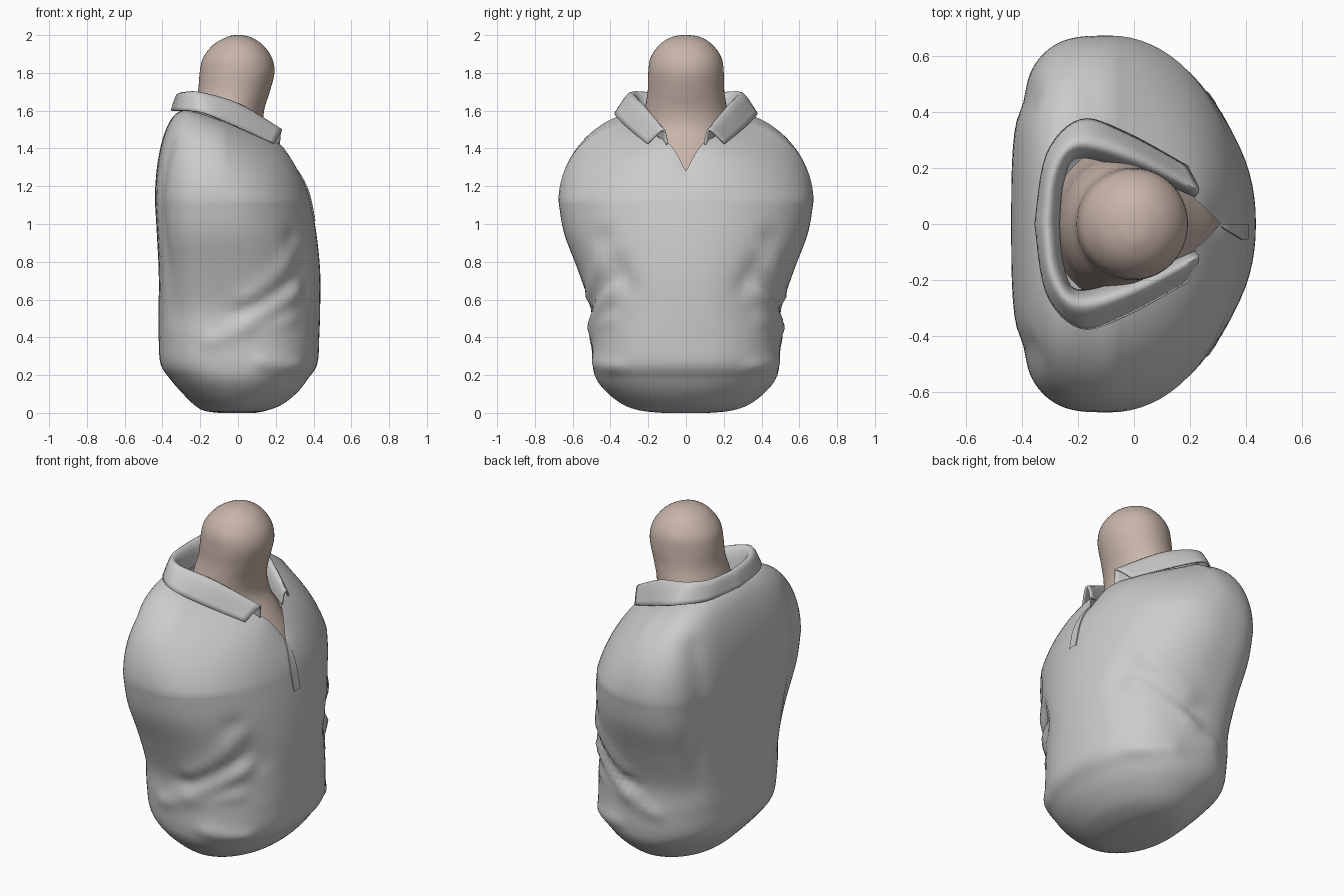
import bpy, math
from mathutils import Vector

if "Cube" in bpy.data.objects:
    bpy.data.objects.remove(bpy.data.objects["Cube"])

SEG = 80


def spline(keys, u):
    """Catmull-Rom through a list of tuples, u from 0 to 1."""
    f = min(max(u, 0), 1) * (len(keys) - 1)
    i = min(int(f), len(keys) - 2)
    t = f - i
    p1, p2 = keys[i], keys[i + 1]
    p0 = keys[i - 1] if i else p1
    p3 = keys[i + 2] if i + 2 < len(keys) else p2
    return tuple(b + 0.5 * t * (c - a + t * (2 * a - 5 * b + 4 * c - d + t * (3 * (b - c) + d - a)))
                 for a, b, c, d in zip(p0, p1, p2, p3))


def ring(z, xb, xf, w, xm, nb=2.0, nf=2.0):
    """Oval with separate back and front halves meeting at x = xm."""
    pts = []
    for k in range(SEG):
        a = 2 * math.pi * k / SEG
        c, s = math.cos(a), math.sin(a)
        n, r = (nf, xf - xm) if c > 0 else (nb, xm - xb)
        pts.append(Vector((xm + math.copysign(abs(c) ** (2 / n), c) * r,
                           math.copysign(abs(s) ** (2 / n), s) * w, z)))
    return pts


def loft(name, rows, closed=True, caps=()):
    n = len(rows[0])
    faces = [(r * n + k, r * n + (k + 1) % n, (r + 1) * n + (k + 1) % n, (r + 1) * n + k)
             for r in range(len(rows) - 1) for k in range(n if closed else n - 1)]
    if 'bottom' in caps:
        faces.append(tuple(reversed(range(n))))
    if 'top' in caps:
        faces.append(tuple(range((len(rows) - 1) * n, len(rows) * n)))
    me = bpy.data.meshes.new(name)
    me.from_pydata([v for row in rows for v in row], [], faces)
    ob = bpy.data.objects.new(name, me)
    bpy.context.collection.objects.link(ob)
    bpy.ops.object.select_all(action='DESELECT')
    ob.select_set(True)
    bpy.context.view_layer.objects.active = ob
    bpy.ops.object.shade_smooth_by_angle(angle=math.radians(60))
    return ob


# Shirt body: z, back x, front x, half width, widest x, back power, front power
body = [
    (0.0, -0.10, 0.09, 0.12, 0.0, 2, 2),
    (0.012, -0.18, 0.15, 0.24, 0.0, 2, 2),
    (0.045, -0.235, 0.235, 0.335, 0.0, 2, 2),
    (0.11, -0.30, 0.315, 0.42, 0.0, 2.2, 2.1),
    (0.18, -0.36, 0.37, 0.475, 0.0, 2.4, 2.2),
    (0.26, -0.41, 0.42, 0.495, 0.0, 2.6, 2.3),
    (0.40, -0.42, 0.43, 0.50, -0.02, 2.7, 2.3),
    (0.55, -0.42, 0.435, 0.505, -0.04, 2.8, 2.2),
    (0.75, -0.42, 0.435, 0.57, -0.06, 3, 2.1),
    (0.95, -0.43, 0.415, 0.645, -0.08, 3.2, 2.05),
    (1.12, -0.44, 0.385, 0.675, -0.09, 3.2, 2.05),
]
# Half neckline from the front V to the nape
neckline = [(0.31, 0, 1.28), (0.235, 0.075, 1.41), (0.12, 0.17, 1.475), (-0.08, 0.265, 1.545),
            (-0.20, 0.27, 1.585), (-0.27, 0.17, 1.60), (-0.29, 0, 1.60)]

# Fabric folds: start, end, width, depth (mirrored on both sides)
folds = [
    ((0.05, 0.50, 0.60), (0.31, 0.42, 0.86), 0.035, 0.022),
    ((0.02, 0.50, 0.46), (0.34, 0.38, 0.66), 0.03, 0.022),
    ((-0.15, 0.50, 0.38), (0.30, 0.40, 0.50), 0.03, 0.014),
    ((0.00, 0.52, 0.53), (0.32, 0.40, 0.72), 0.025, -0.018),
    ((0.30, 0.46, 0.92), (0.38, 0.32, 0.67), 0.04, -0.022),
    ((0.12, 0.47, 0.27), (0.33, 0.36, 0.24), 0.03, 0.016),
    ((-0.38, 0.46, 1.40), (-0.40, 0.42, 0.55), 0.045, -0.018),
]


def wrinkle(p):
    q = Vector((p.x, abs(p.y), p.z))
    amount = 0
    for a, b, width, depth in folds:
        a, b = Vector(a), Vector(b)
        t = min(max((q - a).dot(b - a) / (b - a).length_squared, 0), 1)
        d = (q - a.lerp(b, t)).length
        amount += depth * math.exp(-(d / width) ** 2 / 2)
    return p + Vector((p.x, p.y, 0)).normalized() * amount


# Lower body rings, then shoulders curving in to the neckline (flatter on the chest)
rows = [ring(*spline(body, i / 60)) for i in range(61)]
base = rows[-1]
for j in range(1, 21):
    a = math.pi / 2 * j / 20
    row = []
    for k, p in enumerate(base):
        t = 2 * k / SEG
        e = Vector(spline(neckline, t if t <= 1 else 2 - t))
        if t > 1:
            e.y = -e.y
        flat = 0.6 * max(0, math.cos(math.pi * t)) ** 0.7
        h = (1 - flat) * (1 - math.cos(a)) + flat * j / 20
        v = (1 - flat) * math.sin(a) + flat * j / 20
        row.append(Vector((p.x + (e.x - p.x) * h, p.y + (e.y - p.y) * h, p.z + (e.z - p.z) * v)))
    rows.append(row)
rows = [[wrinkle(p) for p in row] for row in rows]
loft("shirt_body", rows, caps=('bottom',))

# Button placket: narrow raised strip following the chest below the V
lift = Vector((0.006, 0, 0))
placket = []
for row in rows[56:80]:
    edge, mid = row[-1], row[0]
    placket.append([edge - lift, edge + lift, mid + lift, mid - lift])
loft("placket", placket, closed=False)

# Folded collar: inner edge, fold and outer edge, half of each from tip to nape
inner = [(0.22, 0.10, 1.42), (0.0, 0.19, 1.50), (-0.20, 0.24, 1.55), (-0.255, 0.15, 1.57), (-0.27, 0, 1.57)]
inner_top = [(0.225, 0.108, 1.475), (0.0, 0.21, 1.60), (-0.20, 0.26, 1.66), (-0.27, 0.165, 1.665), (-0.287, 0, 1.66)]
fold = [(0.23, 0.128, 1.495), (0.0, 0.25, 1.63), (-0.20, 0.30, 1.69), (-0.295, 0.195, 1.69), (-0.32, 0, 1.685)]
outer = [(0.19, 0.205, 1.425), (-0.03, 0.325, 1.525), (-0.19, 0.372, 1.59), (-0.31, 0.25, 1.60), (-0.352, 0, 1.60)]


def full_curve(half):
    pts = [Vector(spline(half, i / 24)) for i in range(25)]
    return pts + [Vector((p.x, -p.y, p.z)) for p in reversed(pts[:-1])]


curves = [full_curve(h) for h in (inner, inner_top, fold, outer)]
collar_rows = [[Vector(spline([c[k] for c in curves], i / 12)) for k in range(len(curves[0]))]
               for i in range(13)]
collar = loft("collar", collar_rows, closed=False)
solid = collar.modifiers.new("thickness", 'SOLIDIFY')
solid.thickness = 0.01
solid.offset = 0

# Skin: chest, neck and rounded top
skin = [
    (1.15, -0.30, 0.33, 0.30, 0.0), (1.28, -0.28, 0.285, 0.27, -0.02), (1.40, -0.27, 0.205, 0.25, -0.04),
    (1.50, -0.26, 0.14, 0.235, -0.06), (1.60, -0.24, 0.138, 0.22, -0.05), (1.70, -0.212, 0.168, 0.203, -0.02),
    (1.80, -0.203, 0.193, 0.20, 0.0), (1.88, -0.185, 0.18, 0.188, 0.0), (1.95, -0.13, 0.13, 0.14, 0.0),
    (1.99, -0.06, 0.065, 0.075, 0.0), (2.0, -0.015, 0.02, 0.02, 0.0)]
neck = loft("neck", [ring(*spline(skin, i / 40)) for i in range(41)], caps=('bottom', 'top'))
mat = bpy.data.materials.new("skin")
mat.diffuse_color = (0.58, 0.46, 0.40, 1)
mat.use_nodes = True
mat.node_tree.nodes["Principled BSDF"].inputs["Base Color"].default_value = mat.diffuse_color
neck.data.materials.append(mat)
